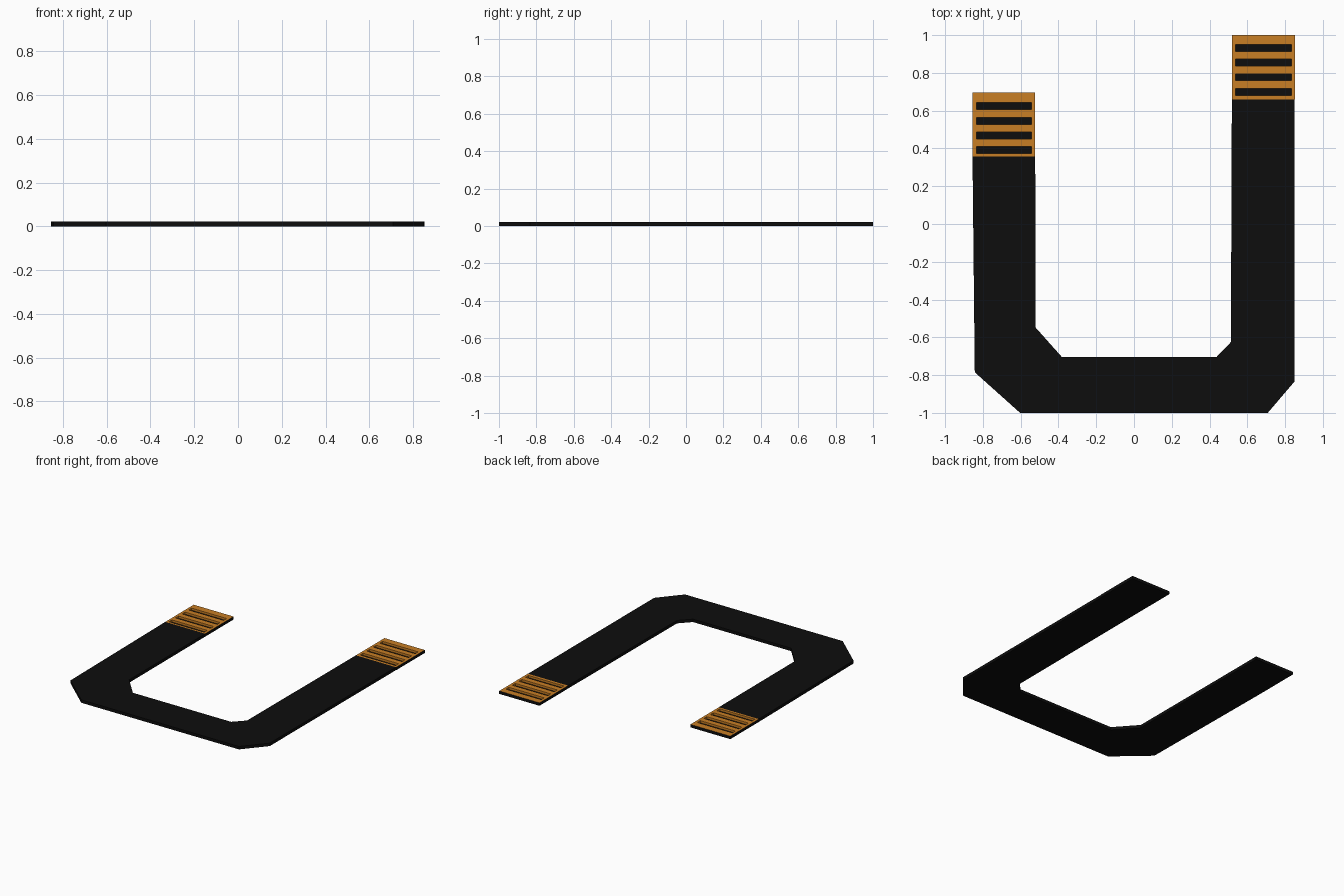
import bpy, bmesh

if "Cube" in bpy.data.objects:
    bpy.data.objects.remove(bpy.data.objects["Cube"])

T = 0.022        # cable thickness
FLOOR = 0.006    # height of the slot floors


def material(name, rgb):
    m = bpy.data.materials.new(name)
    m.diffuse_color = (*rgb, 1)
    m.use_nodes = True
    m.node_tree.nodes["Principled BSDF"].inputs["Base Color"].default_value = m.diffuse_color
    return m


black = material("black film", (0.004, 0.004, 0.004))
copper = material("copper orange", (0.58, 0.21, 0.018))


def finish(name, bm, mats):
    bmesh.ops.remove_doubles(bm, verts=bm.verts, dist=1e-5)
    bmesh.ops.recalc_face_normals(bm, faces=bm.faces)
    me = bpy.data.meshes.new(name)
    bm.to_mesh(me)
    bm.free()
    for m in mats:
        me.materials.append(m)
    ob = bpy.data.objects.new(name, me)
    bpy.context.collection.objects.link(ob)
    return ob


def contact_pad(name, x0, x1, y0, y1, slot_ys):
    """Block with a copper top cut by narrow slots that show black film."""
    xs = [x0, x0 + 0.02, x1 - 0.02, x1]
    ys = [y0] + [y + s * 0.018 for y in slot_ys for s in (-1, 1)] + [y1]
    nx, ny = len(xs) - 1, len(ys) - 1

    def height(i, j):
        if not (0 <= i < nx and 0 <= j < ny):
            return 0.0
        return FLOOR if i == 1 and j % 2 == 1 else T

    bm = bmesh.new()

    def quad(pts, mat):
        bm.faces.new([bm.verts.new(p) for p in pts]).material_index = mat

    for i in range(nx):
        for j in range(ny):
            a, b, c, d = xs[i], xs[i + 1], ys[j], ys[j + 1]
            h = height(i, j)
            corners = [(a, c), (b, c), (b, d), (a, d)]
            quad([(*p, h) for p in corners], 1 if h == T else 0)
            quad([(*p, 0) for p in reversed(corners)], 0)
            # walls down to any lower neighbour: black outside, copper in slots
            for k, (di, dj) in enumerate([(0, -1), (1, 0), (0, 1), (-1, 0)]):
                low = height(i + di, j + dj)
                if low < h:
                    p, q = corners[k], corners[(k + 1) % 4]
                    quad([(*p, low), (*q, low), (*q, h), (*p, h)],
                         1 if low > 0 else 0)
    return finish(name, bm, [black, copper])


# U-shaped flat cable with chamfered corners
outline = [(-0.855, 0.357), (-0.843, -0.785), (-0.603, -1.0), (0.708, -1.0),
           (0.849, -0.835), (0.851, 0.66), (0.518, 0.66), (0.513, -0.625),
           (0.436, -0.705), (-0.381, -0.705), (-0.521, -0.548), (-0.523, 0.357)]
bm = bmesh.new()
base = bm.faces.new([bm.verts.new((x, y, 0)) for x, y in outline])
top = bmesh.ops.extrude_face_region(bm, geom=[base], use_keep_orig=True)
bmesh.ops.translate(bm, vec=(0, 0, T),
                    verts=[v for v in top["geom"] if isinstance(v, bmesh.types.BMVert)])
finish("flat_cable", bm, [black])

# Contact pads at the two ends
contact_pad("left_contact_pad", -0.855, -0.523, 0.357, 0.695,
            [0.392, 0.468, 0.546, 0.624])
contact_pad("right_contact_pad", 0.518, 0.853, 0.66, 1.0,
            [0.699, 0.777, 0.855, 0.932])
